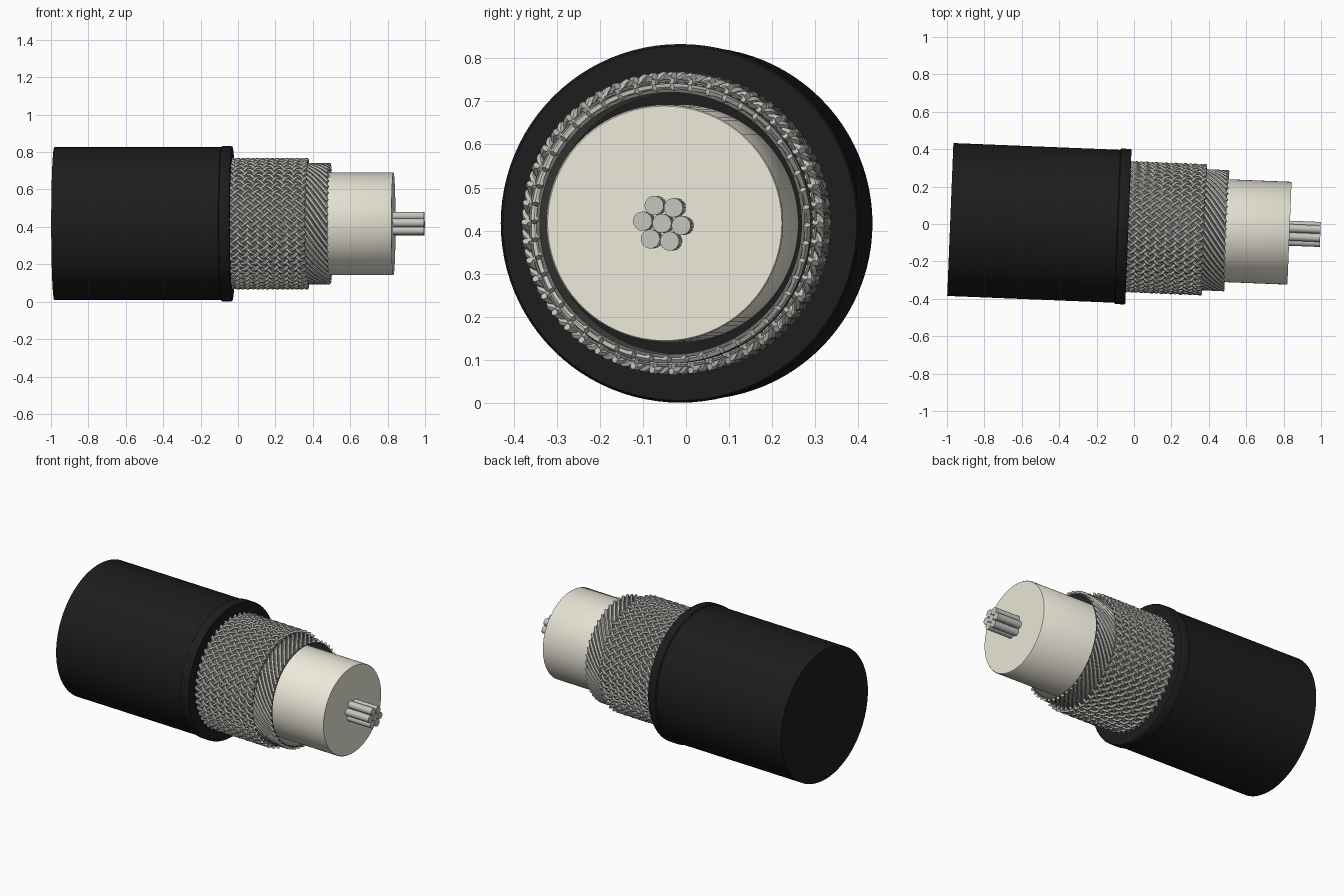
import bpy, bmesh, math
from math import sin, cos, tan, pi, radians

if "Cube" in bpy.data.objects:
    bpy.data.objects.remove(bpy.data.objects["Cube"])

CENTRE = (0, -0.0157, 0.417)
TILT = -0.0405


def material(name, rgb):
    m = bpy.data.materials.new(name)
    m.diffuse_color = (*rgb, 1)
    m.use_nodes = True
    m.node_tree.nodes["Principled BSDF"].inputs["Base Color"].default_value = m.diffuse_color
    return m


BLACK = material("black_rubber", (0.012, 0.012, 0.012))
CREAM = material("cream_plastic", (0.84, 0.81, 0.70))
METAL = material("tinned_metal", (0.56, 0.56, 0.52))
SHADE = material("dark_metal", (0.16, 0.16, 0.15))


def finish(ob, mat):
    ob.data.materials.append(mat)
    ob.location = CENTRE
    ob.rotation_euler = (0, 0, TILT)
    bpy.ops.object.select_all(action='DESELECT')
    ob.select_set(True)
    bpy.context.view_layer.objects.active = ob
    if ob.type == 'CURVE':
        bpy.ops.object.convert(target='MESH')
    bpy.ops.object.shade_smooth_by_angle(angle=radians(40))


def add_lathe(bm, profile, steps, y=0, z=0):
    """Revolve (x, radius) points about an axis parallel to x."""
    rings = []
    for x, r in profile:
        n = 1 if r == 0 else steps
        rings.append([bm.verts.new((x, y + r * cos(2 * pi * i / steps),
                                    z + r * sin(2 * pi * i / steps))) for i in range(n)])
    for a, b in zip(rings, rings[1:]):
        for i in range(steps):
            j = (i + 1) % steps
            quad = [a[i % len(a)], a[j % len(a)], b[j % len(b)], b[i % len(b)]]
            bm.faces.new(list(dict.fromkeys(quad)))


def mesh_object(name, bm, mat):
    bmesh.ops.recalc_face_normals(bm, faces=bm.faces)
    me = bpy.data.meshes.new(name)
    bm.to_mesh(me)
    bm.free()
    ob = bpy.data.objects.new(name, me)
    bpy.context.collection.objects.link(ob)
    finish(ob, mat)


def lathe(name, profile, mat, steps=96):
    bm = bmesh.new()
    add_lathe(bm, profile, steps)
    mesh_object(name, bm, mat)


def sleeve(name, x0, x1, r0, r1, mat):
    lathe(name, [(x0, r0), (x0, r1), (x1, r1), (x1, r0), (x0, r0)], mat)


def wires(name, count, x0, x1, radius, angle, thick, wave, dirs, points):
    """Helical wires; crossing directions weave over and under."""
    cu = bpy.data.curves.new(name, 'CURVE')
    cu.dimensions = '3D'
    cu.bevel_depth = thick
    cu.bevel_resolution = 1
    cu.use_fill_caps = True
    k = tan(radians(angle)) / radius
    for d in dirs:
        for i in range(count):
            sp = cu.splines.new('POLY')
            sp.points.add(points - 1)
            for n, p in enumerate(sp.points):
                x = x0 + (x1 - x0) * n / (points - 1)
                t = 2 * pi * i / count + d * k * x
                r = radius + d * wave * cos(k * count * x)
                p.co = (x, -r * cos(t), r * sin(t), 1)
    ob = bpy.data.objects.new(name, cu)
    bpy.context.collection.objects.link(ob)
    finish(ob, METAL)


# Outer jacket with a slightly raised lip at the cut end
lathe("jacket", [(-0.983, 0), (-0.983, 0.409), (-0.09, 0.409), (-0.085, 0.416),
                 (-0.036, 0.416), (-0.03, 0.411), (-0.03, 0.26)], BLACK)

# Insulation around the core
lathe("insulation", [(-0.06, 0), (-0.06, 0.275), (0.828, 0.275), (0.832, 0.272),
                     (0.832, 0)], CREAM)

# Inner shield: sleeve wrapped with one-way helical wires
sleeve("inner_shield_backing", -0.04, 0.49, 0.304, 0.312, SHADE)
wires("inner_shield_wires", 48, 0.30, 0.49, 0.316, 55, 0.0095, 0, [-1], 24)

# Outer shield: sleeve with a woven braid
sleeve("outer_shield_backing", -0.04, 0.37, 0.328, 0.334, SHADE)
wires("outer_braid", 48, -0.045, 0.372, 0.337, 40, 0.009, 0.007, [-1, 1], 68)

# Seven conductor strands
bm = bmesh.new()
spots = [(0, 0)] + [(0.045 * cos(a), 0.045 * sin(a))
                    for a in (radians(-6.5 + 60 * i) for i in range(6))]
for y, z in spots:
    add_lathe(bm, [(0.79, 0), (0.79, 0.0222), (0.997, 0.0222), (0.997, 0)], 24, y, z)
mesh_object("conductor_strands", bm, METAL)
